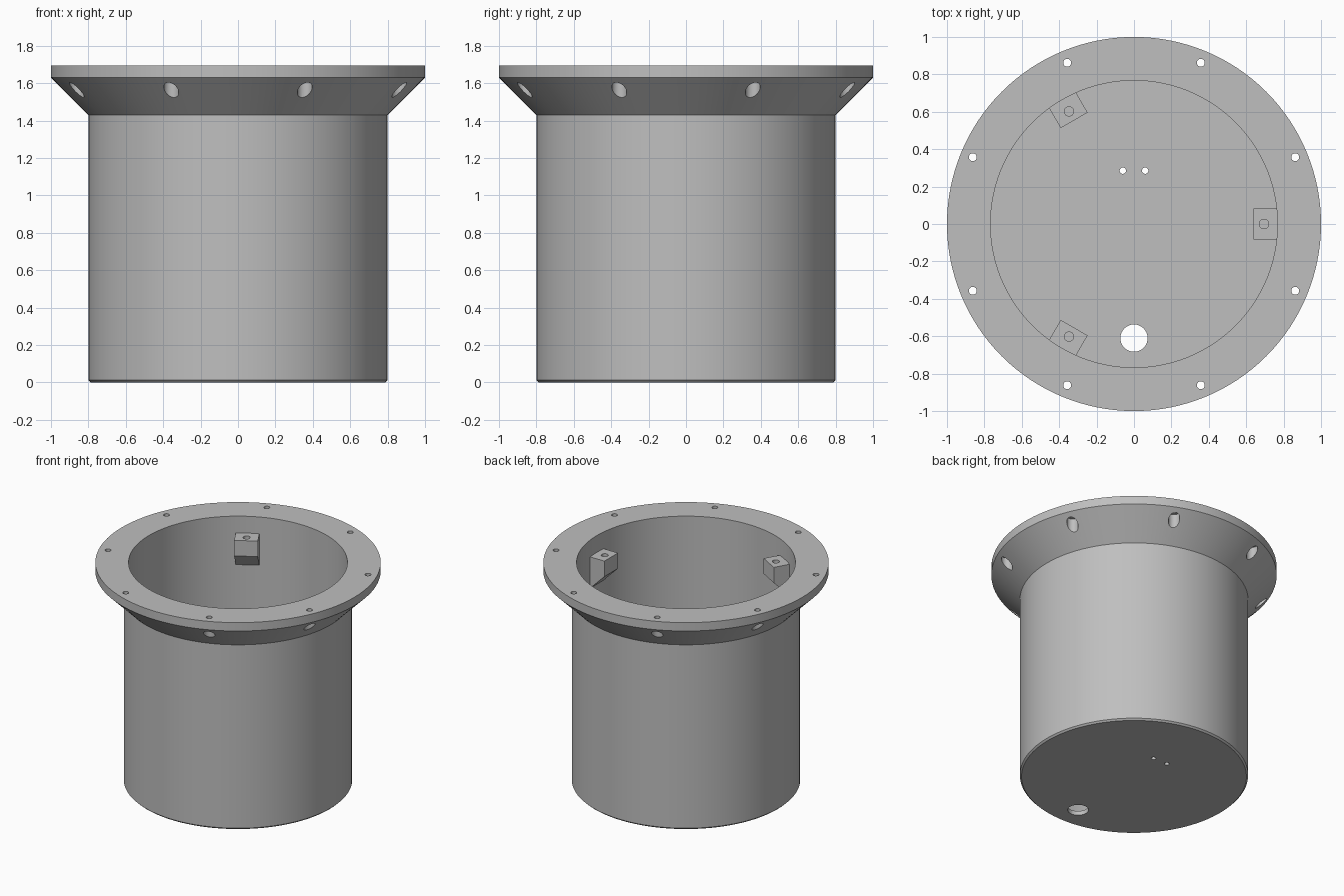
import bpy, bmesh
from math import radians, tau, cos, sin
from mathutils import Matrix, Vector

if "Cube" in bpy.data.objects:
    bpy.data.objects.remove(bpy.data.objects["Cube"])

grey = bpy.data.materials.new("plain grey")
grey.use_nodes = True
colour = (0.52, 0.52, 0.52, 1)
grey.diffuse_color = colour
grey.node_tree.nodes["Principled BSDF"].inputs["Base Color"].default_value = colour

HEIGHT, BODY_R, BORE_R, WALL = 1.695, 0.8, 0.767, 0.033


def finish(name, bm):
    """Turn a bmesh into a named, coloured object."""
    bmesh.ops.recalc_face_normals(bm, faces=bm.faces)
    mesh = bpy.data.meshes.new(name)
    bm.to_mesh(mesh)
    bm.free()
    mesh.materials.append(grey)
    obj = bpy.data.objects.new(name, mesh)
    bpy.context.collection.objects.link(obj)
    return obj


def revolve(bm, profile, steps, centre=(0, 0)):
    """Spin a closed (radius, height) profile about a vertical axis."""
    cx, cy = centre
    verts = [bm.verts.new((cx + r, cy, z)) for r, z in profile]
    edges = [bm.edges.new((a, b)) for a, b in zip(verts, verts[1:] + verts[:1])]
    bmesh.ops.spin(bm, geom=verts + edges, cent=(cx, cy, 0), axis=(0, 0, 1),
                   angle=tau, steps=steps)
    bmesh.ops.remove_doubles(bm, verts=bm.verts, dist=1e-5)


def drill(bm, centre, radius, low, high):
    revolve(bm, [(0, low), (radius, low), (radius, high), (0, high)], 32, centre)


def cut(target, bm):
    """Subtract the cutter, apply it and set the shading."""
    cutter = finish("hole_cutter", bm)
    cutter.hide_render = True
    mod = target.modifiers.new("holes", 'BOOLEAN')
    mod.operation = 'DIFFERENCE'
    mod.solver = 'EXACT'
    mod.object = cutter
    bpy.ops.object.select_all(action='DESELECT')
    bpy.context.view_layer.objects.active = target
    target.select_set(True)
    bpy.ops.object.modifier_apply(modifier=mod.name)
    bpy.data.objects.remove(cutter)
    bpy.ops.object.shade_smooth_by_angle(angle=radians(25))


# Flanged bucket: floor, chamfered foot, wall, cone and rim
bm = bmesh.new()
revolve(bm, [(0, 0), (BODY_R - 0.012, 0), (BODY_R, 0.012), (BODY_R, 1.43),
             (1, 1.63), (1, HEIGHT), (BORE_R, HEIGHT), (BORE_R, WALL), (0, WALL)], 128)
bucket = finish("flanged_bucket", bm)

# Eight counterbored rim holes, cable hole and two pin holes in the floor
bm = bmesh.new()
for i in range(8):
    a = radians(22.5 + 45 * i)
    revolve(bm, [(0, 1.48), (0.04, 1.48), (0.04, 1.63), (0.021, 1.63),
                 (0.021, 1.8), (0, 1.8)], 32, (0.933 * cos(a), 0.933 * sin(a)))
drill(bm, (0, -0.61), 0.073, -0.1, 0.2)
for x in (-0.06, 0.06):
    drill(bm, (x, 0.285), 0.017, -0.1, 0.2)
cut(bucket, bm)

# Three inner mounting lugs with sloped undersides and blind screw holes
LUG_TOP, LUG_IN, LUG_OUT = 1.565, 0.64, 0.78
for i, name in enumerate(("left_lug", "back_lug", "front_lug")):
    turn = Matrix.Rotation(radians(120 * i), 4, 'Z')
    bm = bmesh.new()
    side = [(LUG_IN, LUG_TOP), (LUG_OUT, LUG_TOP), (LUG_OUT, 1.305), (LUG_IN, 1.445)]
    face = bm.faces.new([bm.verts.new((x, -0.083, z)) for x, z in side])
    new = bmesh.ops.extrude_face_region(bm, geom=[face])["geom"]
    bmesh.ops.translate(bm, vec=Vector((0, 0.166, 0)),
                        verts=[g for g in new if isinstance(g, bmesh.types.BMVert)])
    bm.transform(turn)
    lug = finish(name, bm)
    bm = bmesh.new()
    drill(bm, (0.695, 0), 0.025, LUG_TOP - 0.1, LUG_TOP + 0.1)
    bm.transform(turn)
    cut(lug, bm)
